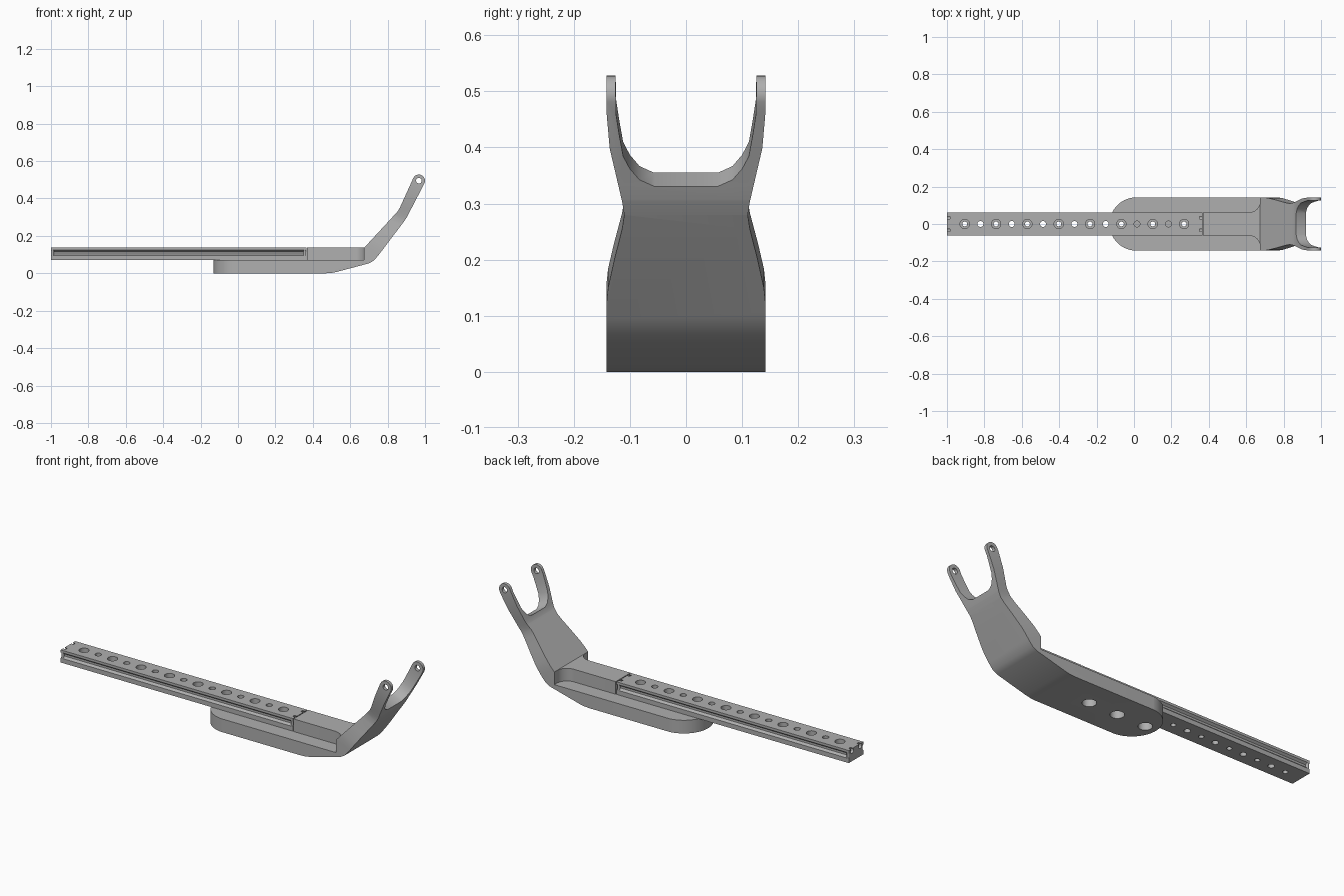
import bpy, bmesh
from math import cos, sin, radians, pi
from mathutils import Vector

cube = bpy.data.objects.get("Cube")
if cube:
    bpy.data.objects.remove(cube)

grey = bpy.data.materials.new("machined_grey")
grey.use_nodes = True
grey.diffuse_color = (0.43, 0.43, 0.43, 1)
grey.node_tree.nodes["Principled BSDF"].inputs["Base Color"].default_value = grey.diffuse_color

X, Y, Z = Vector((1, 0, 0)), Vector((0, 1, 0)), Vector((0, 0, 1))


def add_prism(bm, pts, u, v, w, a, b):
    """Extrude a 2D outline lying in the u, v plane from a to b along w."""
    low, high = ([bm.verts.new(u * p + v * q + w * t) for p, q in pts] for t in (a, b))
    bm.faces.new(low)
    bm.faces.new(high)
    for i in range(len(pts)):
        j = (i + 1) % len(pts)
        bm.faces.new((low[i], low[j], high[j], high[i]))


def make(name, prisms):
    bm = bmesh.new()
    for p in prisms:
        add_prism(bm, *p)
    bmesh.ops.recalc_face_normals(bm, faces=bm.faces)
    mesh = bpy.data.meshes.new(name)
    bm.to_mesh(mesh)
    bm.free()
    mesh.materials.append(grey)
    ob = bpy.data.objects.new(name, mesh)
    bpy.context.collection.objects.link(ob)
    return ob


def activate(ob):
    bpy.ops.object.select_all(action='DESELECT')
    ob.select_set(True)
    bpy.context.view_layer.objects.active = ob


def boolean(ob, prisms, operation='DIFFERENCE'):
    cutter = make("cutter", prisms)
    cutter.hide_render = True
    mod = ob.modifiers.new("cut", 'BOOLEAN')
    mod.operation, mod.solver, mod.object = operation, 'EXACT', cutter
    activate(ob)
    bpy.ops.object.modifier_apply(modifier=mod.name)
    bpy.data.objects.remove(cutter)


def arc(cx, cy, r, start, end, n):
    angles = [radians(start + (end - start) * i / n) for i in range(n + 1)]
    return [(cx + r * cos(a), cy + r * sin(a)) for a in angles]


def circle(cx, cy, r, n=24):
    return arc(cx, cy, r, 0, 360 - 360 / n, n - 1)


def mirror(half):
    return half + [(p, -q) for p, q in reversed(half)]


def smooth(ob):
    activate(ob)
    bpy.ops.object.shade_smooth_by_angle(angle=radians(28))


# Bracket: side outline of plate and bent arm
half_width = 0.142
side = [(-0.14, 0), (0.47, 0), (0.5, 0.002), (0.53, 0.008), (0.7, 0.053), (0.725, 0.067),
        (0.75, 0.095), (0.89, 0.28), (0.907, 0.307), (0.92, 0.333)]
side += arc(0.967, 0.495, 0.033, -25, 155, 12)
side += [(0.865, 0.35), (0.855, 0.333), (0.84, 0.316), (0.675, 0.137), (0.675, 0.07), (-0.14, 0.07)]
bracket = make("bracket", [(side, X, Z, Y, -half_width, half_width)])

# Rounded plate end
plan = arc(0.012, 0, half_width + 0.0005, 90, 270, 32) + [(1.2, -0.1425), (1.2, 0.1425)]
boolean(bracket, [(plan, X, Y, Z, -0.2, 1)], 'INTERSECT')

# Waist and fork opening, cut square to the upper arm
along, through = Vector((0.425, 0, 0.905)), Vector((0.905, 0, -0.425))
waist = [(0.409, 0.1422), (0.44, 0.1415), (0.471, 0.139), (0.532, 0.128), (0.6, 0.114),
         (0.631, 0.11), (0.66, 0.114), (0.766, 0.136), (0.845, 0.1422), (0.845, 0.2), (0.409, 0.2)]
other = [(s, -y) for s, y in waist]
boolean(bracket, [(w, along, Y, through, 0.3, 1) for w in (waist, other)])
fork = mirror([(0.69, 0.057), (0.703, 0.083), (0.725, 0.1), (0.75, 0.112),
               (0.793, 0.119), (0.836, 0.125), (1.0, 0.126)])
boolean(bracket, [(fork, along, Y, through, 0.3, 1)])

# Pivot holes, bolt holes and bolt pockets
boolean(bracket, [(circle(0.967, 0.495, 0.015), X, Z, Y, -0.3, 0.3)])
pitch = 0.1675
bolts = [-0.905 + pitch * i for i in range(8)]
boolean(bracket, [(circle(x, 0, 0.013), X, Y, Z, -0.1, 0.2) for x in bolts[-3:]])
boolean(bracket, [(circle(x, 0, 0.034), X, Y, Z, -0.1, 0.045) for x in bolts[-3:]])
smooth(bracket)

# Spacer block flaring into the foot of the arm
block = [(0.37, 0.062)] + arc(0.615, 0.122, 0.06, -90, 0, 8) + [(0.68, 0.122)]
spacer = make("spacer_block", [(mirror(block), X, Y, Z, 0.06, 0.137)])
smooth(spacer)

# Rail with dovetail grooves along both sides
rail_half = [(0.07, 0.061), (0.094, 0.061), (0.104, 0.05), (0.115, 0.05), (0.124, 0.061), (0.137, 0.061)]
rail = make("rail", [(mirror(rail_half), Z, Y, X, -1, 0.365)])
boolean(rail, [(circle(x, 0, 0.013), X, Y, Z, 0, 0.3) for x in bolts])
boolean(rail, [(circle(x, 0, 0.025), X, Y, Z, 0.1, 0.3) for x in bolts])
boolean(rail, [(circle(x + pitch / 2, 0, 0.016), X, Y, Z, 0, 0.3) for x in bolts[:-1]])

# Notches in the rail ends
boolean(rail, [(circle(y, 0.125, 0.014, 16), Y, Z, X, x - 0.015, x + 0.015)
               for x in (-1, 0.365) for y in (-0.034, 0.034)])
smooth(rail)

# Stops closing the grooves at the rail ends
stops = []
for x in (-0.992, 0.357):
    for y in (-0.054, 0.054):
        stops.append((circle(x, y, 0.0075, 16), X, Y, Z, 0.08, 0.136))
smooth(make("rail_stops", stops))
